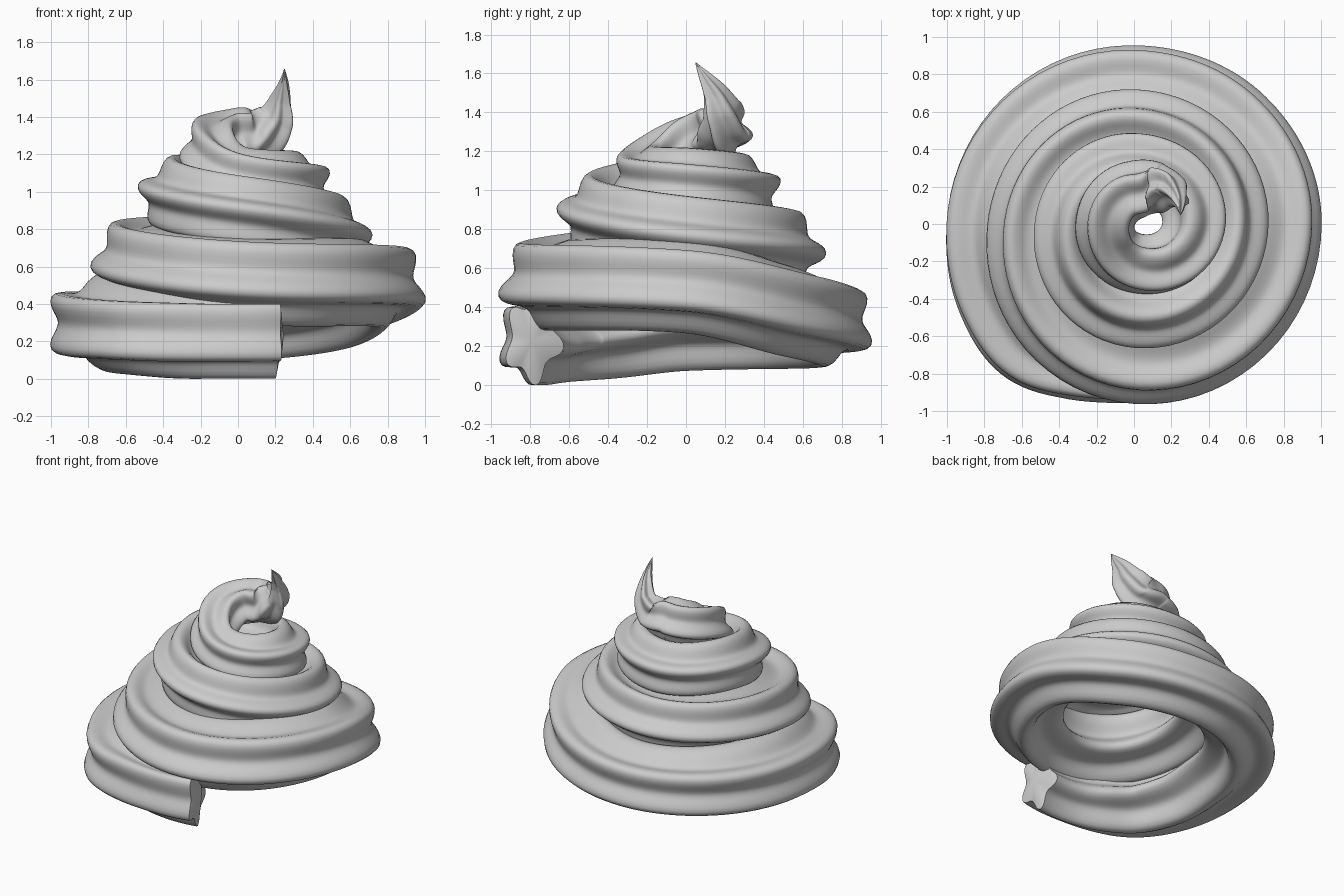
import bpy, bmesh, math
from mathutils import Vector

if "Cube" in bpy.data.objects:
    bpy.data.objects.remove(bpy.data.objects["Cube"])

LOBES, SIDES, STEPS = 5, 60, 420
INNER = .25   # extra spread of the rope towards the axis
CREST = .18   # extra height of the ridge on the inner top edge

# Rope path: clockwise turns from the front, distance from axis, height,
# rope radius, extra twist in degrees, width factor
KEYS = [(-.04, .825, .23, .23, 16, .62), (.02, .82, .23, .23, 14, .7),
        (.065, .83, .235, .235, 12, .85), (.115, .865, .25, .235, 9, 1),
        (.17, .84, .27, .24, 5, 1), (.25, .80, .305, .24, 0, 1),
        (.5, .755, .32, .225, 0, 1), (.625, .765, .385, .235, 0, 1),
        (.75, .785, .505, .235, 0, 1),
        (1, .735, .53, .235, 0, 1), (1.25, .575, .645, .21, 0, 1),
        (1.5, .52, .69, .2, 0, 1), (1.75, .52, .76, .2, 0, 1),
        (2, .48, .885, .185, 0, 1), (2.25, .36, .99, .18, 0, 1),
        (2.5, .325, .99, .175, 0, 1), (2.75, .35, 1.04, .16, 0, 1),
        (3, .22, 1.09, .16, 4, 1), (3.25, .145, 1.23, .17, 14, 1),
        (3.5, .175, 1.3, .165, 14, 1), (3.59, .23, 1.32, .155, 14, .9),
        (3.633, .275, 1.4, .125, 14, .7), (3.66, .275, 1.5, .075, 14, .7),
        (3.719, .253, 1.66, .002, 14, .7)]


def spline(f):
    """Smooth path values at fraction f, by cubic Hermite with uneven turn spacing."""
    s = f * (len(KEYS) - 1)
    i = min(int(s), len(KEYS) - 2)
    u = s - i
    a, b = KEYS[i], KEYS[i + 1]
    p, n = KEYS[max(i - 1, 0)], KEYS[min(i + 2, len(KEYS) - 1)]
    h = b[0] - a[0]
    out = [a[0] + h * u]
    for k in range(1, len(a)):
        m0 = (b[k] - p[k]) / (b[0] - p[0]) * h
        m1 = (n[k] - a[k]) / (n[0] - a[0]) * h
        out.append((2 * u**3 - 3 * u**2 + 1) * a[k] + (u**3 - 2 * u**2 + u) * m0
                   + (3 * u**2 - 2 * u**3) * b[k] + (u**3 - u**2) * m1)
    return out


def radial(turn):
    angle = -math.pi / 2 - turn * math.tau
    return Vector((math.cos(angle), math.sin(angle), 0))


def centre(f):
    turn, r, z = spline(f)[:3]
    return radial(turn) * r + Vector((0, 0, z))


def heading(f):
    return (centre(min(f + .002, 1)) - centre(max(f - .002, 0))).normalized()


def star(angle):
    """Soft ridged outline of the piped rope."""
    return .82 + .165 * math.cos(LOBES * angle) + .015 * math.cos(2 * LOBES * angle)


# Swirl: star outline swept along the path with a slow twist
bm = bmesh.new()
rings = []
for j in range(STEPS + 1):
    f = j / STEPS
    turn, _, _, size, extra, width = spline(f)
    tangent = heading(f)
    side = radial(turn)
    side = (side - tangent * side.dot(tangent)).normalized()
    up = tangent.cross(side)
    roll = math.radians(29 + 27 * turn + extra)
    # The uneven spread fades out before the tight top curl
    fade = min(1, max(0, (3.15 - turn) / .4))
    ring = []
    for k in range(SIDES):
        a = k / SIDES * math.tau
        around = a + roll
        across = math.cos(around) * width
        if across < 0:
            across *= 1 + INNER * fade
        crest = max(0, math.cos(around - math.radians(110))) ** 4
        d = side * across + up * math.sin(around)
        reach = size * star(a) * (1 + CREST * fade * crest)
        ring.append(bm.verts.new(centre(f) + d * reach))
    rings.append(ring)

for r0, r1 in zip(rings, rings[1:]):
    for k in range(SIDES):
        n = (k + 1) % SIDES
        bm.faces.new((r0[k], r0[n], r1[n], r1[k]))

# Bulging start cap and closed tip
hub = bm.verts.new(centre(0) - heading(0) * .04)
for k in range(SIDES):
    bm.faces.new((hub, rings[0][(k + 1) % SIDES], rings[0][k]))
bm.faces.new(rings[-1])
bmesh.ops.recalc_face_normals(bm, faces=bm.faces[:])

# Rest on the ground
low = min(v.co.z for v in bm.verts)
bmesh.ops.translate(bm, verts=bm.verts[:], vec=(0, 0, -low))

mesh = bpy.data.meshes.new("cream_swirl")
bm.to_mesh(mesh)
bm.free()
swirl = bpy.data.objects.new("cream_swirl", mesh)
bpy.context.collection.objects.link(swirl)

# Plain light grey cream
cream = bpy.data.materials.new("light grey cream")
cream.use_nodes = True
colour = (.6, .6, .6, 1)
cream.diffuse_color = colour
cream.node_tree.nodes["Principled BSDF"].inputs["Base Color"].default_value = colour
mesh.materials.append(cream)

bpy.context.view_layer.objects.active = swirl
swirl.select_set(True)
bpy.ops.object.shade_smooth_by_angle(angle=math.radians(50))
